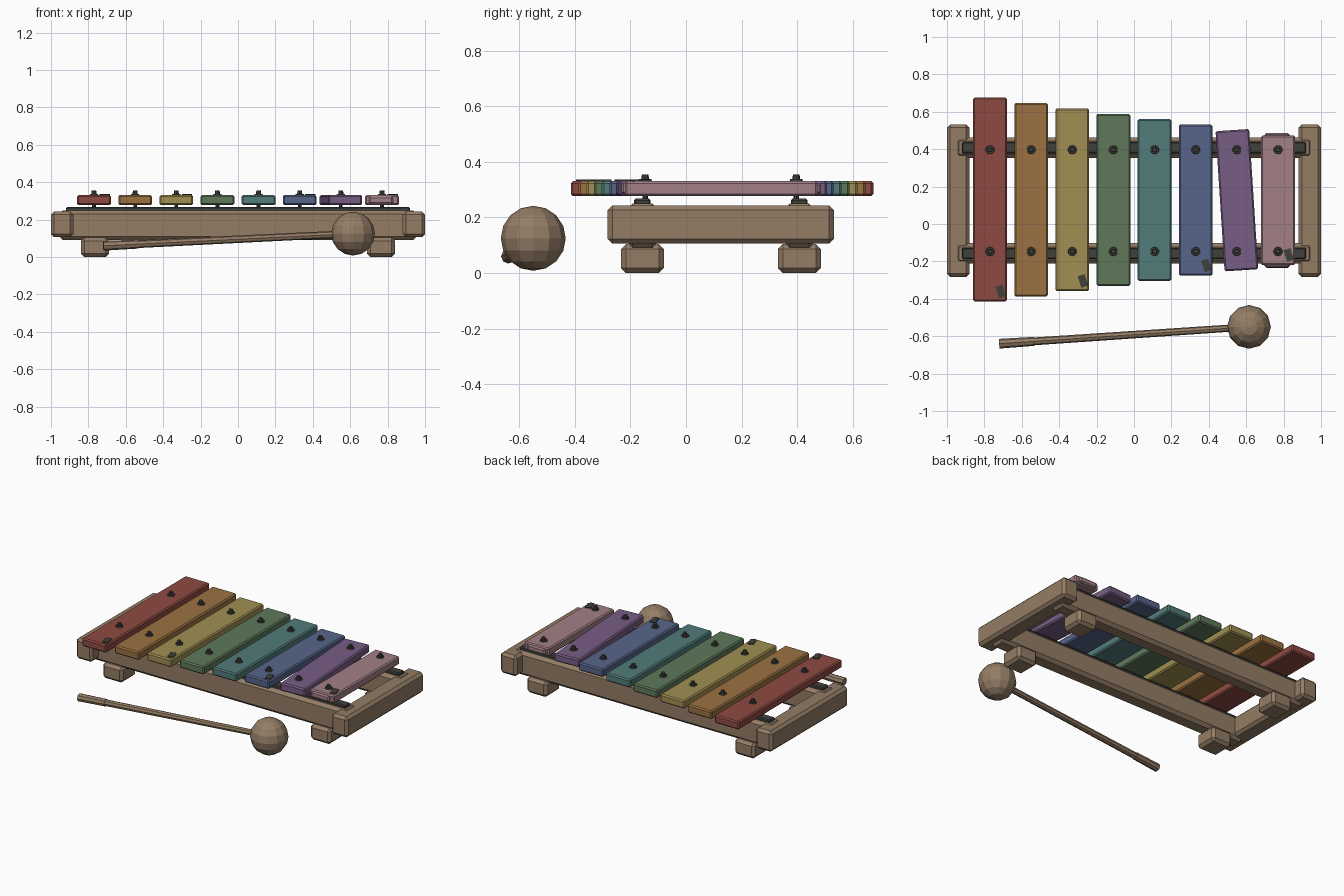
import bpy, bmesh, math
from mathutils import Vector, Matrix

if "Cube" in bpy.data.objects:
    bpy.data.objects.remove(bpy.data.objects["Cube"], do_unlink=True)


def material(name, rgb):
    lin = [((c / 255 + 0.055) / 1.055) ** 2.4 for c in rgb] + [1]
    m = bpy.data.materials.new(name)
    m.use_nodes = True
    m.diffuse_color = lin
    m.node_tree.nodes["Principled BSDF"].inputs["Base Color"].default_value = lin
    return m


WOOD = material("wood", (148, 125, 102))
DARK = material("dark rubber and metal", (64, 64, 60))
BAR_COLOURS = [material(n + " paint", c) for n, c in (
    ("red", (143, 74, 66)), ("orange", (155, 114, 66)), ("yellow", (160, 143, 82)),
    ("green", (94, 121, 90)), ("teal", (82, 124, 122)), ("blue", (86, 101, 138)),
    ("purple", (120, 93, 132)), ("pink", (162, 128, 135)))]


def finish(name, bm, mat):
    mesh = bpy.data.meshes.new(name)
    bm.to_mesh(mesh)
    bm.free()
    mesh.materials.append(mat)
    ob = bpy.data.objects.new(name, mesh)
    bpy.context.collection.objects.link(ob)
    return ob


def block(name, centre, size, chamfer, mat, turn=0):
    """Box with flat chamfered edges, turned about z."""
    bm = bmesh.new()
    bmesh.ops.create_cube(bm, size=1)
    bmesh.ops.scale(bm, vec=size, verts=bm.verts)
    if chamfer:
        bmesh.ops.bevel(bm, geom=bm.edges[:], offset=chamfer, segments=1,
                        affect='EDGES', profile=0.5)
    ob = finish(name, bm, mat)
    ob.location = centre
    ob.rotation_euler.z = math.radians(turn)
    return ob


def rod(bm, start, end, r1, r2, sides):
    """Tapered rod between two points."""
    a, b = Vector(start), Vector(end)
    d = b - a
    place = Matrix.Translation((a + b) / 2) @ d.to_track_quat('Z', 'Y').to_matrix().to_4x4()
    bmesh.ops.create_cone(bm, cap_ends=True, segments=sides, radius1=r1, radius2=r2,
                          depth=d.length, matrix=place)


RAIL_Y = {"front": -0.157, "back": 0.408}

# Frame: end pieces, long rails, rubber strips and feet
for side, s in (("left", 1), ("right", -1)):
    block(side + "_end_piece", (s * 0.94, 0.125, 0.175), (0.12, 0.815, 0.138), 0.017, WOOD)
    for row, y in RAIL_Y.items():
        block(f"{row}_{side}_foot", (s * 0.765, y, 0.052), (0.15, 0.155, 0.104), 0.018, WOOD)
for row, y in RAIL_Y.items():
    block(row + "_rail", (0, y, 0.17), (1.91, 0.11, 0.16), 0.02, WOOD)
    block(row + "_strip", (0, y, 0.255), (1.84, 0.06, 0.025), 0.006, DARK)

# Sounding bars with screws, and worn chips on some of them
for i, mat in enumerate(BAR_COLOURS):
    label = mat.name.split()[0]
    x = -0.77 + 0.22 * i
    front, back = -0.415 + 0.0278 * i, 0.675 - 0.0287 * i
    turn = 3.7 if label == "purple" else 0
    block(label + "_bar", (x, (front + back) / 2, 0.304), (0.18, back - front, 0.054),
          0.008, mat, turn)
    for row, y in (("front", -0.147), ("back", 0.397)):
        bm = bmesh.new()
        rod(bm, (x, y, 0.262), (x, y, 0.33), 0.01, 0.01, 8)
        rod(bm, (x, y, 0.328), (x, y, 0.338), 0.025, 0.022, 10)
        rod(bm, (x, y, 0.336), (x, y, 0.355), 0.014, 0.012, 8)
        finish(f"{label}_{row}_screw", bm, DARK)
    if label in ("red", "yellow", "blue", "pink"):
        block(label + "_chip", (x + 0.057, front + 0.055, 0.332), (0.038, 0.064, 0.008),
              0, DARK, 17)

# Raised core showing at both ends of the shortest bar
block("pink_bar_core", (0.765, 0.127, 0.304), (0.13, 0.72, 0.04), 0.008, BAR_COLOURS[-1])

# Mallet: faceted head, thin stick and thicker grip
tip, head = Vector((-0.72, -0.64, 0.06)), Vector((0.615, -0.55, 0.125))
bm = bmesh.new()
bmesh.ops.create_uvsphere(bm, u_segments=12, v_segments=8, radius=0.117)
finish("mallet_head", bm, WOOD).location = head
bm = bmesh.new()
rod(bm, tip.lerp(head, 0.13), head, 0.021, 0.019, 8)
rod(bm, tip, tip.lerp(head, 0.14), 0.026, 0.024, 8)
finish("mallet_stick", bm, WOOD)
